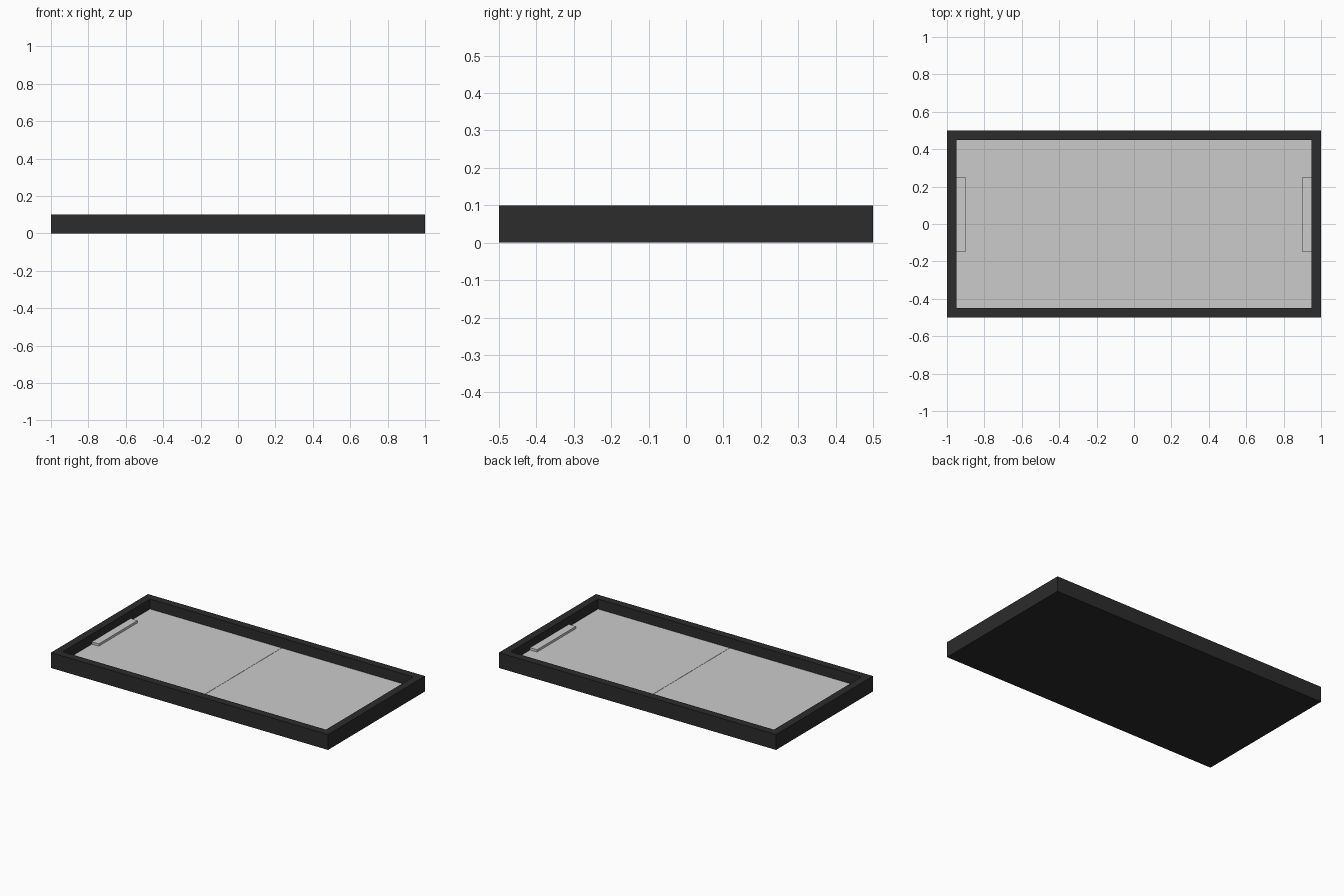
import bpy, bmesh
from mathutils import Vector

if "Cube" in bpy.data.objects:
    bpy.data.objects.remove(bpy.data.objects["Cube"])

def box(name, lo, hi):
    """Axis-aligned box between two corners."""
    lo, hi = Vector(lo), Vector(hi)
    bm = bmesh.new()
    bmesh.ops.create_cube(bm, size=1)
    for v in bm.verts:
        v.co = Vector([(lo[i] + hi[i]) / 2 + v.co[i] * (hi[i] - lo[i]) for i in range(3)])
    return finish(name, bm)

def finish(name, bm):
    me = bpy.data.meshes.new(name)
    bm.to_mesh(me)
    bm.free()
    ob = bpy.data.objects.new(name, me)
    bpy.context.collection.objects.link(ob)
    return ob

dark = bpy.data.materials.new("dark_frame")
dark.diffuse_color = (0.025, 0.025, 0.025, 1)
dark.use_nodes = True
dark.node_tree.nodes["Principled BSDF"].inputs["Base Color"].default_value = dark.diffuse_color

# Tray: a slab with its top inset and sunk to leave a raised rim
bm = bmesh.new()
bmesh.ops.create_cube(bm, size=1)
for v in bm.verts:
    v.co = Vector((v.co.x * 2, v.co.y, (v.co.z + 0.5) * 0.1))
bm.normal_update()
top = max(bm.faces, key=lambda f: f.calc_center_median().z)
bmesh.ops.inset_region(bm, faces=[top], thickness=0.05, use_even_offset=True)
floor = bmesh.ops.extrude_discrete_faces(bm, faces=[top])["faces"][0]
for v in floor.verts:
    v.co.z = 0.03
bmesh.ops.recalc_face_normals(bm, faces=bm.faces)
tray = finish("tray_frame", bm)
tray.data.materials.append(dark)

# Two floor panels meeting at a centre seam, with a low block at each end
for side, s in (("left", -1), ("right", 1)):
    x0, x1 = sorted((s * 0.001, s * 0.95))
    box(side + "_floor_panel", (x0, -0.45, 0.03), (x1, 0.45, 0.035))
    x0, x1 = sorted((s * 0.90, s * 0.95))
    box(side + "_end_block", (x0, -0.15, 0.035), (x1, 0.25, 0.05))
